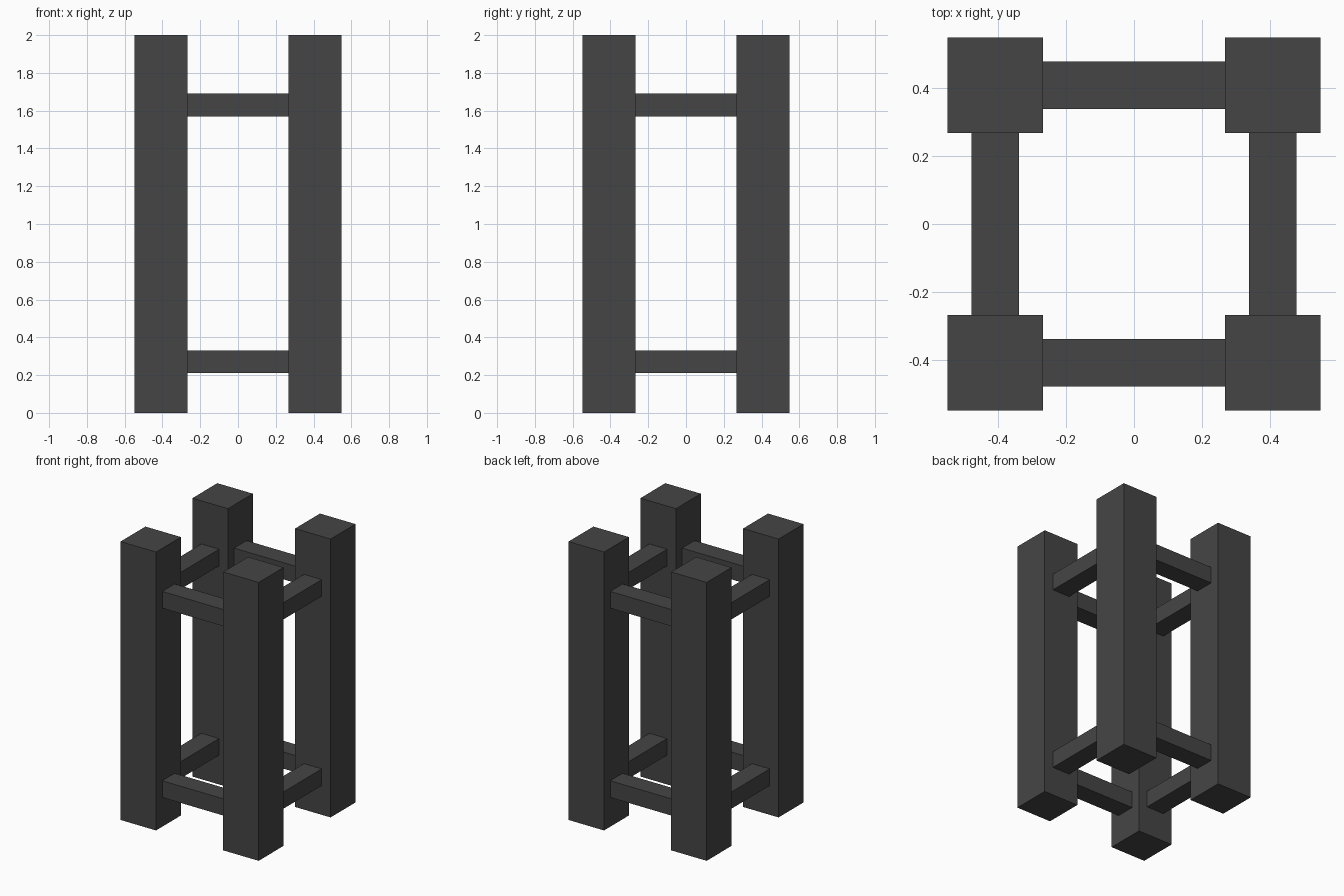
import bpy

if "Cube" in bpy.data.objects:
    bpy.data.objects.remove(bpy.data.objects["Cube"])

mat = bpy.data.materials.new("dark_grey")
mat.diffuse_color = (0.06, 0.06, 0.06, 1)
mat.use_nodes = True
mat.node_tree.nodes["Principled BSDF"].inputs["Base Color"].default_value = mat.diffuse_color

POST = 0.282    # post thickness
MID = 0.408     # distance of post and rail centres from the axis
GAP = 2 * MID - POST
RAIL_W, RAIL_H = 0.141, 0.12


def box(name, loc, size):
    bpy.ops.mesh.primitive_cube_add(size=1, location=loc)
    ob = bpy.context.object
    ob.name = name
    ob.scale = size
    bpy.ops.object.transform_apply(location=False, rotation=False, scale=True)
    ob.data.materials.append(mat)


# four corner posts
for sx, side in ((-1, "left"), (1, "right")):
    for sy, end in ((-1, "front"), (1, "back")):
        box(f"{end}_{side}_post", (sx * MID, sy * MID, 1), (POST, POST, 2))

# two rings of rails between the posts
for z, level in ((0.27, "lower"), (1.63, "upper")):
    for s, end, side in ((-1, "front", "left"), (1, "back", "right")):
        box(f"{level}_{end}_rail", (0, s * MID, z), (GAP, RAIL_W, RAIL_H))
        box(f"{level}_{side}_rail", (s * MID, 0, z), (RAIL_W, GAP, RAIL_H))
